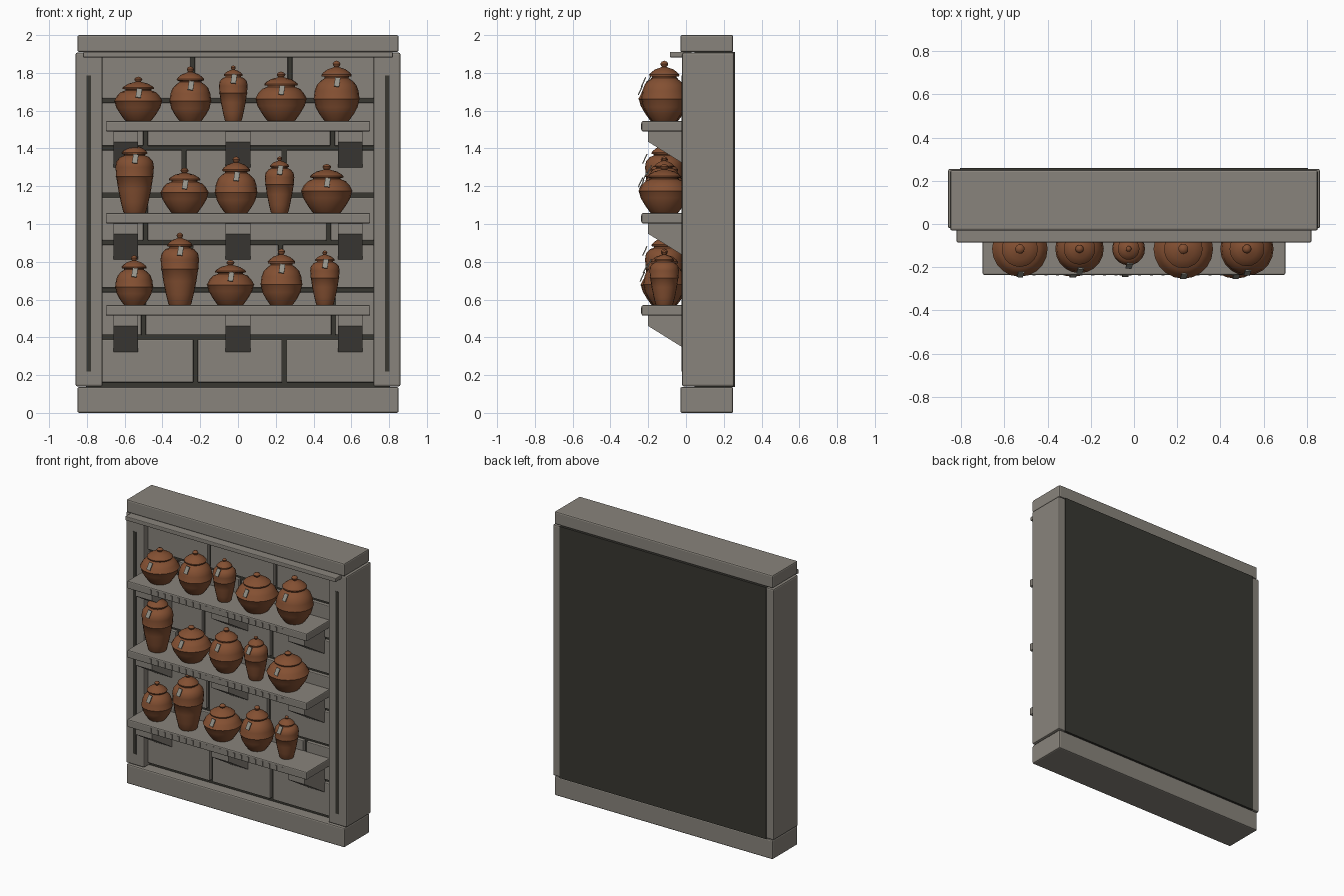
import bpy, bmesh, math
from mathutils import Matrix, Vector

cube = bpy.data.objects.get("Cube")
if cube:
    bpy.data.objects.remove(cube, do_unlink=True)


def material(name, rgb):
    m = bpy.data.materials.new(name)
    m.use_nodes = True
    m.diffuse_color = (*rgb, 1)
    bsdf = m.node_tree.nodes["Principled BSDF"]
    bsdf.inputs["Base Color"].default_value = (*rgb, 1)
    bsdf.inputs["Roughness"].default_value = 0.9
    return m


STONE = material("warm grey stone", (0.25, 0.23, 0.2))
MORTAR = material("dark mortar", (0.04, 0.039, 0.031))
CLAY = material("fired clay", (0.23, 0.08, 0.032))
TAG = material("pale tag", (0.3, 0.29, 0.25))


def finish(name, bm, mat, smooth=False):
    bmesh.ops.recalc_face_normals(bm, faces=bm.faces)
    mesh = bpy.data.meshes.new(name)
    bm.to_mesh(mesh)
    bm.free()
    mesh.materials.append(mat)
    obj = bpy.data.objects.new(name, mesh)
    bpy.context.collection.objects.link(obj)
    if smooth:
        bpy.ops.object.select_all(action='DESELECT')
        obj.select_set(True)
        bpy.context.view_layer.objects.active = obj
        bpy.ops.object.shade_smooth_by_angle(angle=math.radians(40))
    return obj


def add_box(bm, x, y, z, bevel=0.0):
    """Box from (min, max) pairs, with optional chamfered edges."""
    size = Vector((x[1] - x[0], y[1] - y[0], z[1] - z[0]))
    mid = Vector((sum(x), sum(y), sum(z))) / 2
    verts = bmesh.ops.create_cube(
        bm, size=1, matrix=Matrix.Translation(mid) @ Matrix.Diagonal((*size, 1)))["verts"]
    if bevel:
        edges = list({e for v in verts for e in v.link_edges})
        bmesh.ops.bevel(bm, geom=edges, offset=bevel, segments=2, profile=0.5, affect='EDGES')


def box(name, x, y, z, mat=STONE, bevel=0.0):
    bm = bmesh.new()
    add_box(bm, x, y, z, bevel)
    return finish(name, bm, mat)


# Frame: plinth, cap, moulding under the cap, dark core
box("plinth", (-0.85, 0.85), (-0.03, 0.25), (0, 0.137), bevel=0.009)
box("cap", (-0.85, 0.85), (-0.03, 0.25), (1.91, 2), bevel=0.009)
box("cap_moulding", (-0.82, 0.82), (-0.085, 0.03), (1.882, 1.911), bevel=0.005)
box("wall_core", (-0.805, 0.805), (0.045, 0.26), (0.137, 1.91), MORTAR)

# Side piers with a long narrow groove
for side, s in (("left", 1), ("right", -1)):
    box(f"{side}_pier", sorted((s * 0.717, s * 0.86)), (-0.02, 0.255), (0.14, 1.907), bevel=0.009)
    box(f"{side}_pier_groove", sorted((s * 0.777, s * 0.802)), (-0.023, -0.015), (0.22, 1.785), MORTAR)

# Coursed stone blocks with open joints
bm = bmesh.new()
row_height, gap = 0.2505, 0.011
joints = [(-0.225, 0.245), (-0.5, 0, 0.505), (-0.25, 0.225), (-0.49, 0, 0.48),
          (-0.285, 0.245), (-0.49, 0, 0.5), (-0.24, 0.275)]
for i, cuts in enumerate(joints):
    low = 0.15 + i * row_height
    edges = (-0.73, *cuts, 0.73)
    for a, b in zip(edges, edges[1:]):
        add_box(bm, (a + gap, b - gap), (0.02, 0.1),
                (low + gap, low + row_height - gap), 0.005)
finish("wall_blocks", bm, STONE)

# Pot outlines as (radius share, height share), foot to shoulder
BODIES = {
    "round": [(0.52, 0), (0.57, 0.02), (0.76, 0.12), (0.92, 0.23), (0.99, 0.35), (1.02, 0.365),
              (1.0, 0.38), (0.96, 0.5), (0.86, 0.6), (0.68, 0.67), (0.52, 0.71)],
    "wide": [(0.52, 0), (0.57, 0.02), (0.76, 0.16), (0.93, 0.31), (0.99, 0.43), (1.02, 0.45),
             (0.99, 0.47), (0.89, 0.57), (0.74, 0.65), (0.54, 0.69)],
    "slim": [(0.55, 0), (0.6, 0.02), (0.72, 0.15), (0.86, 0.33), (0.95, 0.49), (0.99, 0.5),
             (0.96, 0.52), (1.0, 0.63), (0.95, 0.71), (0.75, 0.77), (0.55, 0.79)],
}
# Lid and knob as (radius share, share of the height left above the body)
LID = [(0.54, 0.08), (0.65, 0.1), (0.66, 0.2), (0.58, 0.32), (0.4, 0.5), (0.17, 0.6), (0.1, 0.64),
       (0.15, 0.72), (0.17, 0.82), (0.12, 0.93), (0, 1)]


def pot(name, kind, x, y, z, radius, height):
    body = BODIES[kind]
    top = body[-1][1]
    outline = [(0, 0)] + body + [(r, top + h * (1 - top)) for r, h in LID]
    bm = bmesh.new()
    verts = [bm.verts.new((x + r * radius, y, z + h * height)) for r, h in outline]
    edges = [bm.edges.new(pair) for pair in zip(verts, verts[1:])]
    bmesh.ops.spin(bm, geom=verts + edges, cent=(x, y, z), axis=(0, 0, 1),
                   angle=math.tau, steps=20)
    bmesh.ops.remove_doubles(bm, verts=bm.verts, dist=0.0002)
    finish(name, bm, CLAY, smooth=True)

    # Tag leaning on the shoulder
    r, h = body[-3]
    bm = bmesh.new()
    add_box(bm, (-0.014, 0.014), (-0.003, 0.003), (-0.026, 0.026))
    place = Matrix.Translation((x + 0.003, y - r * radius - 0.006, z + h * height + 0.014))
    bmesh.ops.transform(bm, verts=bm.verts, matrix=place
                        @ Matrix.Rotation(math.radians(-25), 4, 'X')
                        @ Matrix.Rotation(math.radians(8), 4, 'Y'))
    finish(name + "_tag", bm, TAG)


def bracket(name, x, top):
    """Wedge under a shelf: shallow at the front, deep at the wall."""
    bm = bmesh.new()
    outline = [(0.03, 0), (-0.2, 0), (-0.2, -0.055), (0.025, -0.195), (0.03, -0.195)]
    face = bm.faces.new([bm.verts.new((x - 0.065, y, top + z)) for y, z in outline])
    side = bmesh.ops.extrude_face_region(bm, geom=[face])["geom"]
    bmesh.ops.translate(bm, vec=(0.13, 0, 0),
                        verts=[v for v in side if isinstance(v, bmesh.types.BMVert)])
    finish(name, bm, STONE)


# Shelves: underside height, and pots as (kind, x, radius, height)
SHELVES = {
    "lower": (0.515, [("round", -0.55, 0.1, 0.265), ("slim", -0.308, 0.102, 0.385),
                      ("wide", -0.04, 0.124, 0.24), ("round", 0.23, 0.11, 0.3),
                      ("slim", 0.46, 0.078, 0.29)]),
    "middle": (1.003, [("slim", -0.547, 0.102, 0.385), ("wide", -0.283, 0.127, 0.24),
                       ("round", -0.01, 0.112, 0.3), ("slim", 0.22, 0.078, 0.3),
                       ("wide", 0.47, 0.135, 0.26)]),
    "upper": (1.49, [("wide", -0.528, 0.126, 0.235), ("round", -0.252, 0.11, 0.29),
                     ("slim", -0.025, 0.076, 0.295), ("wide", 0.228, 0.135, 0.262),
                     ("round", 0.522, 0.121, 0.32)]),
}
for level, (z, pots) in SHELVES.items():
    top = z + 0.055
    box(f"{level}_shelf", (-0.7, 0.7), (-0.235, 0.03), (z, top), bevel=0.007)
    for i in range(3):
        bracket(f"{level}_bracket_{i + 1}", (i - 1) * 0.595, z)

    # Row of small raised hooks along the shelf front
    bm = bmesh.new()
    for i in range(20):
        x = -0.513 + i * 0.0542
        add_box(bm, (x - 0.004, x + 0.004), (-0.239, -0.23), (z + 0.01, z + 0.042))
        add_box(bm, (x - 0.01, x - 0.004), (-0.239, -0.23), (z + 0.034, z + 0.042))
    finish(f"{level}_shelf_trim", bm, STONE)

    for i, (kind, x, radius, height) in enumerate(pots):
        pot(f"{level}_{kind}_pot_{i + 1}", kind, x, -0.115, top, radius, height)
